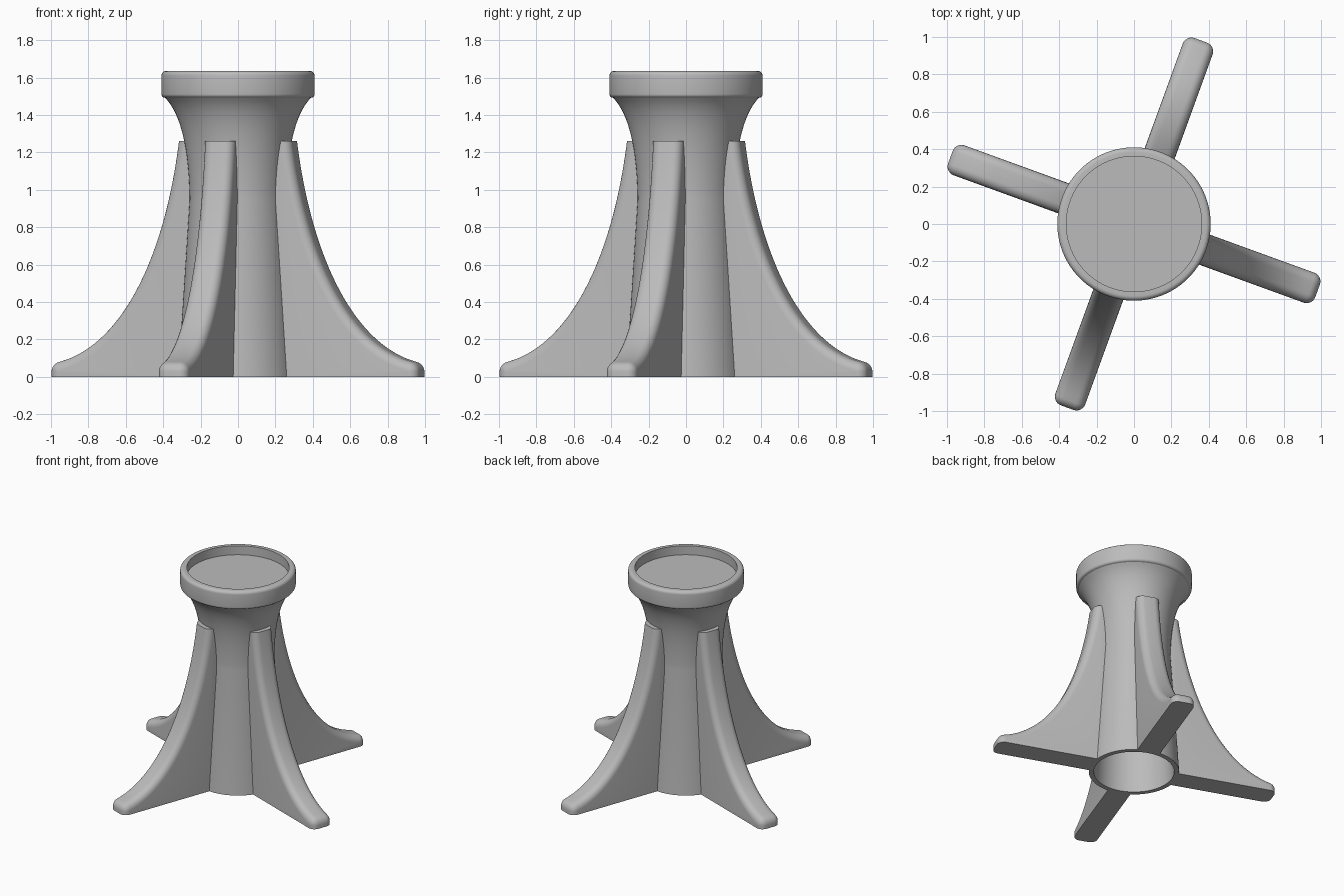
import bpy, bmesh, math
from mathutils import Vector
from mathutils.geometry import interpolate_bezier

cube = bpy.data.objects.get("Cube")
if cube:
    bpy.data.objects.remove(cube, do_unlink=True)

grey = bpy.data.materials.new("plain grey")
grey.use_nodes = True
colour = (0.5, 0.5, 0.5, 1)
grey.diffuse_color = colour
grey.node_tree.nodes["Principled BSDF"].inputs["Base Color"].default_value = colour


def finish(name, bm):
    bmesh.ops.recalc_face_normals(bm, faces=bm.faces)
    mesh = bpy.data.meshes.new(name)
    bm.to_mesh(mesh)
    bm.free()
    mesh.materials.append(grey)
    obj = bpy.data.objects.new(name, mesh)
    bpy.context.collection.objects.link(obj)
    bpy.ops.object.select_all(action='DESELECT')
    obj.select_set(True)
    bpy.context.view_layer.objects.active = obj
    bpy.ops.object.shade_smooth_by_angle(angle=math.radians(32))
    return obj


def bezier(a, b, c, d, n):
    pts = [Vector((p[0], 0, p[1])) for p in (a, b, c, d)]
    return [(p.x, p.z) for p in interpolate_bezier(*pts, n)]


def arc(cx, cz, r, start, end, n):
    angles = [math.radians(start + (end - start) * i / n) for i in range(n + 1)]
    return [(cx + r * math.cos(a), cz + r * math.sin(a)) for a in angles]


# Hollow flared column with a recessed cup at the top
profile = [(0, 1.42), (0.29, 1.42)]
profile += bezier((0.26, 1.27), (0.235, 1.13), (0.225, 1.05), (0.223, 0.95), 8)
profile += [(0.285, 0), (0.32, 0)]
profile += bezier((0.258, 0.95), (0.262, 1.2), (0.3, 1.4), (0.39, 1.492), 18)
profile += arc(0.39, 1.512, 0.02, -60, 0, 4)
profile += arc(0.385, 1.61, 0.025, 0, 90, 6)
profile += [(0.362, 1.635), (0.362, 1.565), (0, 1.565)]

bm = bmesh.new()
verts = [bm.verts.new((r, 0, z)) for r, z in profile]
edges = [bm.edges.new(pair) for pair in zip(verts, verts[1:])]
bmesh.ops.spin(bm, geom=verts + edges, axis=(0, 0, 1), cent=(0, 0, 0),
               angle=math.tau, steps=96, use_duplicate=False)
bmesh.ops.remove_doubles(bm, verts=bm.verts, dist=0.0003)
finish("column", bm)

# Fin outline: sweeping curve, rounded toe, short drop to the ground
HALF, ROUND, TOE = 0.085, 0.05, 0.055
path = bezier((0.32, 1.26), (0.40, 0.65), (0.64, 0.17), (1.003, 0.08), 32)
slope = math.degrees(math.atan2(0.363, 0.09))
toe = Vector((1.003, 0.08)) - TOE * Vector((math.cos(math.radians(slope)),
                                            math.sin(math.radians(slope))))
path += arc(toe.x, toe.y, TOE, slope, 0, 8)[1:]
path.append((toe.x + TOE, 0))


def outward(i):
    if i == 0:
        return Vector((1, 0))
    if i >= len(path) - 2:
        return Vector((1, 0))
    t = Vector(path[i + 1]) - Vector(path[i - 1])
    return Vector((-t.y, t.x)).normalized()


def make_fin(name, turn):
    bm = bmesh.new()
    rows = []
    for i, p in enumerate(path):
        n = outward(i)
        row = []
        for side in (-1, 1):
            steps = range(7) if side < 0 else range(6, -1, -1)
            for k in steps:
                a = math.pi / 2 * k / 6
                q = Vector(p) - n * ROUND * (1 - math.sin(a))
                y = side * (HALF - ROUND + ROUND * math.cos(a))
                row.append(bm.verts.new((q.x, y, q.y)))
        rows.append(row)
    for a, b in zip(rows, rows[1:]):
        for j in range(len(a) - 1):
            bm.faces.new((a[j], a[j + 1], b[j + 1], b[j]))
    # Back edge stays buried inside the column wall
    backs = []
    for y in (-HALF, HALF):
        backs.append([bm.verts.new((r, y, z)) for r, z in
                      ((0.295, 0), (0.236, 0.95), (0.262, 1.26))])
    bm.faces.new([r[0] for r in rows] + backs[0])
    bm.faces.new([r[-1] for r in rows] + backs[1])
    bm.faces.new(rows[0] + [backs[1][2], backs[0][2]])
    bm.faces.new(rows[-1] + [backs[1][0], backs[0][0]])
    for k in range(2):
        bm.faces.new((backs[0][k], backs[0][k + 1], backs[1][k + 1], backs[1][k]))
    finish(name, bm).rotation_euler.z = math.radians(turn)


for name, turn in (("left_fin", -20), ("back_fin", 70),
                   ("right_fin", 160), ("front_fin", 250)):
    make_fin(name, turn)
